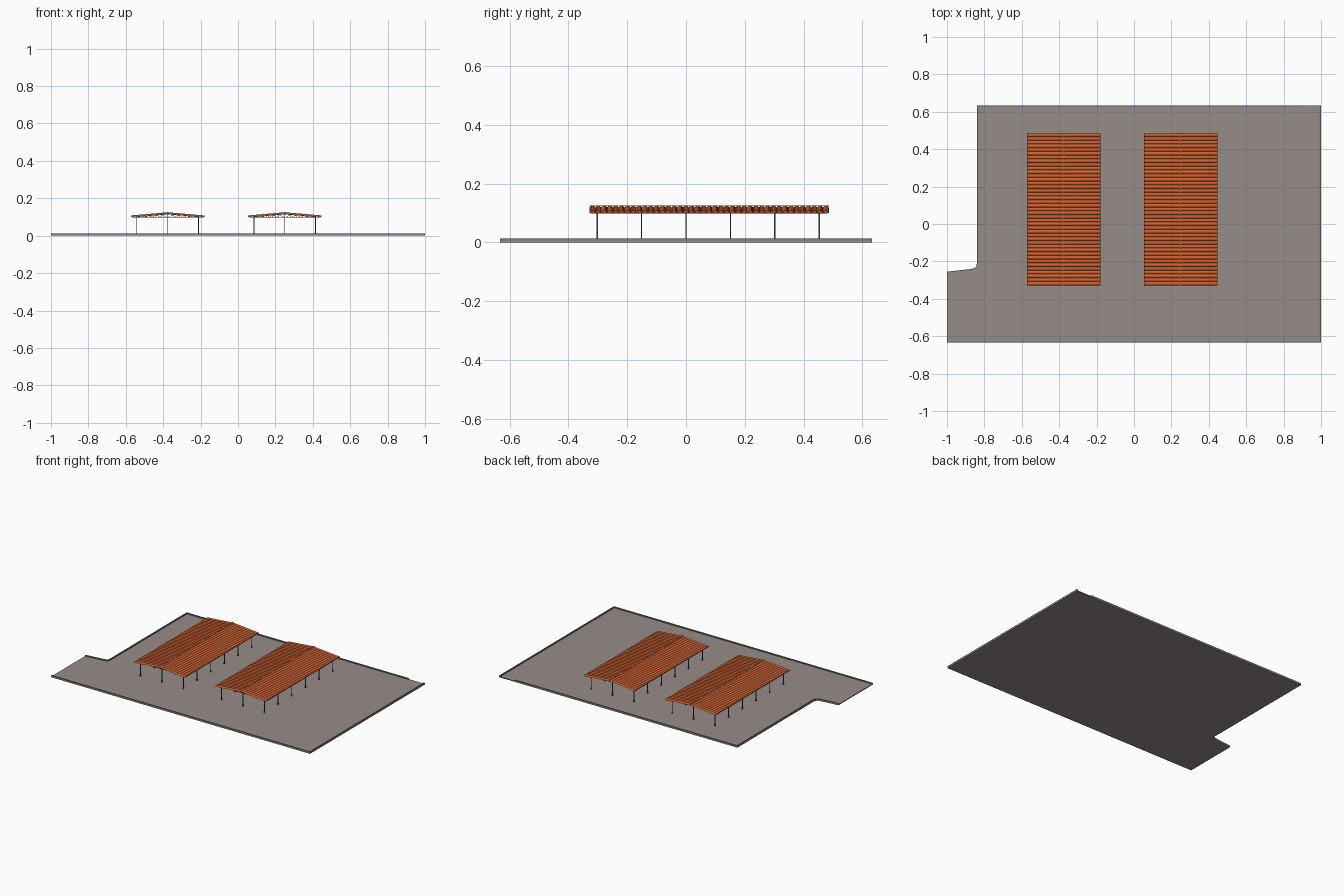
import bpy, bmesh, math
from mathutils import Vector

if "Cube" in bpy.data.objects:
    bpy.data.objects.remove(bpy.data.objects["Cube"])


def material(name, r, g, b):
    m = bpy.data.materials.new(name)
    lin = [((c / 255 + 0.055) / 1.055) ** 2.4 for c in (r, g, b)]
    m.diffuse_color = (*lin, 1)
    m.use_nodes = True
    m.node_tree.nodes["Principled BSDF"].inputs["Base Color"].default_value = m.diffuse_color
    return m


PAVING = material("paving grey", 149, 140, 137)
KERB = material("kerb grey", 132, 125, 123)
STEEL = material("blue steel", 60, 86, 118)
TILE = material("terracotta", 205, 98, 50)


def finish(name, bm, mat, smooth=False):
    bmesh.ops.recalc_face_normals(bm, faces=bm.faces)
    me = bpy.data.meshes.new(name)
    bm.to_mesh(me)
    bm.free()
    me.materials.append(mat)
    ob = bpy.data.objects.new(name, me)
    bpy.context.collection.objects.link(ob)
    if smooth:
        bpy.ops.object.select_all(action='DESELECT')
        ob.select_set(True)
        bpy.context.view_layer.objects.active = ob
        bpy.ops.object.shade_smooth_by_angle(angle=math.radians(35))
    return ob


def beam(bm, a, b, w, h=None):
    """Square bar between two points."""
    a, b = Vector(a), Vector(b)
    d = (b - a).normalized()
    side = d.cross(Vector((0, 1, 0)))
    if side.length < 0.1:
        side = d.cross(Vector((0, 0, 1)))
    side.normalize()
    up = d.cross(side)
    s, u = side * w / 2, up * (h or w) / 2
    ends = [[bm.verts.new(p + i * s + j * u) for i, j in ((-1, -1), (1, -1), (1, 1), (-1, 1))]
            for p in (a, b)]
    for k in range(4):
        n = (k + 1) % 4
        bm.faces.new((ends[0][k], ends[0][n], ends[1][n], ends[1][k]))
    bm.faces.new(ends[0])
    bm.faces.new(ends[1])


# Paved yard with a notched corner
NOTCH = [(-0.84, -0.21), (-0.843, -0.228), (-0.855, -0.237), (-0.875, -0.241), (-1, -0.255)]
OUTLINE = [(-1, -0.633), (1, -0.633), (1, 0.633), (-0.84, 0.633)] + NOTCH
SLAB = 0.006
bm = bmesh.new()
low = [bm.verts.new((x, y, 0)) for x, y in OUTLINE]
top = [bm.verts.new((x, y, SLAB)) for x, y in OUTLINE]
bm.faces.new(low)
bm.faces.new(top)
for i in range(len(OUTLINE)):
    j = (i + 1) % len(OUTLINE)
    bm.faces.new((low[i], low[j], top[j], top[i]))
finish("paved_yard", bm, PAVING)


def kerb(name, path, w=0.008, top=0.013):
    """Low wall along the yard edge, on the inner (left) side of the path."""
    pts = [Vector(p) for p in path]
    bm = bmesh.new()
    rings = []
    for i, p in enumerate(pts):
        dirs = []
        if i > 0:
            dirs.append((p - pts[i - 1]).normalized())
        if i < len(pts) - 1:
            dirs.append((pts[i + 1] - p).normalized())
        norms = [Vector((-d.y, d.x)) for d in dirs]
        n = sum(norms, Vector((0, 0))).normalized()
        q = p + n * (w / n.dot(norms[0]))
        rings.append([bm.verts.new((c.x, c.y, z))
                      for c, z in ((p, SLAB), (q, SLAB), (q, top), (p, top))])
    for a, b in zip(rings, rings[1:]):
        for k in range(4):
            n = (k + 1) % 4
            bm.faces.new((a[k], a[n], b[n], b[k]))
    bm.faces.new(rings[0])
    bm.faces.new(rings[-1])
    finish(name, bm, KERB)


kerb("front_and_right_kerb", [(-1, -0.633), (1, -0.633), (1, 0.633)])
kerb("back_and_left_kerb", [(0.88, 0.633), (-0.84, 0.633)] + NOTCH)

# Shelter dimensions
Y0, Y1 = -0.328, 0.486
HALF, DROP = 0.197, 0.017
RIDGE = 0.1185           # valley height of the roof at the ridge
RIBS, SEG = 41, 6        # rounded tile rows and segments in each
ARC = math.radians(68)   # half angle of each rounded row
FRAMES = [-0.302 + 0.151 * i for i in range(6)]


def roof_z(dx):
    return RIDGE - DROP * abs(dx) / HALF


def roof(name, cx):
    """Gable sheet of rounded tile rows: scalloped profile swept eave-ridge-eave."""
    pitch = (Y1 - Y0) / RIBS
    r = pitch / 2 / math.sin(ARC)
    prof = []
    for i in range(RIBS):
        mid = Y0 + (i + 0.5) * pitch
        for k in range(SEG):
            a = -ARC + 2 * ARC * k / SEG
            prof.append((mid + r * math.sin(a), r * (math.cos(a) - math.cos(ARC))))
    prof.append((Y1, 0))
    n = len(prof)
    bm = bmesh.new()
    xs = (-HALF, 0, HALF)
    top = [[bm.verts.new((cx + x, y, roof_z(x) + h)) for y, h in prof] for x in xs]
    low = [[bm.verts.new((cx + x, y, roof_z(x) - 0.002)) for y, h in prof] for x in xs]
    for s in range(2):
        for i in range(n - 1):
            bm.faces.new((top[s][i], top[s + 1][i], top[s + 1][i + 1], top[s][i + 1]))
            bm.faces.new((low[s][i], low[s][i + 1], low[s + 1][i + 1], low[s + 1][i]))
        for i in (0, -1):
            bm.faces.new((top[s][i], top[s + 1][i], low[s + 1][i], low[s][i]))
    for s in (0, 2):
        for i in range(n - 1):
            bm.faces.new((top[s][i], top[s][i + 1], low[s][i + 1], low[s][i]))
    finish(name + "_roof", bm, TILE, True)
    # Ridge cap
    bm = bmesh.new()
    beam(bm, (cx, Y0, RIDGE + 0.0060), (cx, Y1, RIDGE + 0.0060), 0.008, 0.002)
    finish(name + "_ridge_cap", bm, TILE)


def shelter(name, cx):
    roof(name, cx)
    # Columns with base plates
    bm = bmesh.new()
    for y in FRAMES:
        for dx in (-0.165, 0, 0.165):
            beam(bm, (cx + dx, y, SLAB), (cx + dx, y, 0.099), 0.004)
            beam(bm, (cx + dx, y, SLAB), (cx + dx, y, SLAB + 0.005), 0.008)
    finish(name + "_columns", bm, STEEL)
    # Roof trusses
    bm = bmesh.new()
    n = 6
    step = 0.192 / n
    for y in FRAMES:
        beam(bm, (cx - 0.192, y, 0.098), (cx + 0.192, y, 0.098), 0.0025)
        for s in (-1, 1):
            def up(k):
                return (cx + s * k * step, y, roof_z(k * step) - 0.004)

            def lo(k):
                return (cx + s * k * step, y, 0.098)
            beam(bm, up(0), up(n), 0.0025)
            for k in range(n - 1):
                beam(bm, lo(k), up(k), 0.0018)
                beam(bm, lo(k), up(k + 1), 0.0018)
    finish(name + "_trusses", bm, STEEL)
    # Purlins under the roof sheet
    bm = bmesh.new()
    for k in range(-4, 5):
        dx = k * 0.047
        z = roof_z(dx) - 0.003
        beam(bm, (cx + dx, Y0 + 0.004, z), (cx + dx, Y1 - 0.004, z), 0.003)
    finish(name + "_purlins", bm, STEEL)


shelter("left_shelter", -0.376)
shelter("right_shelter", 0.25)
